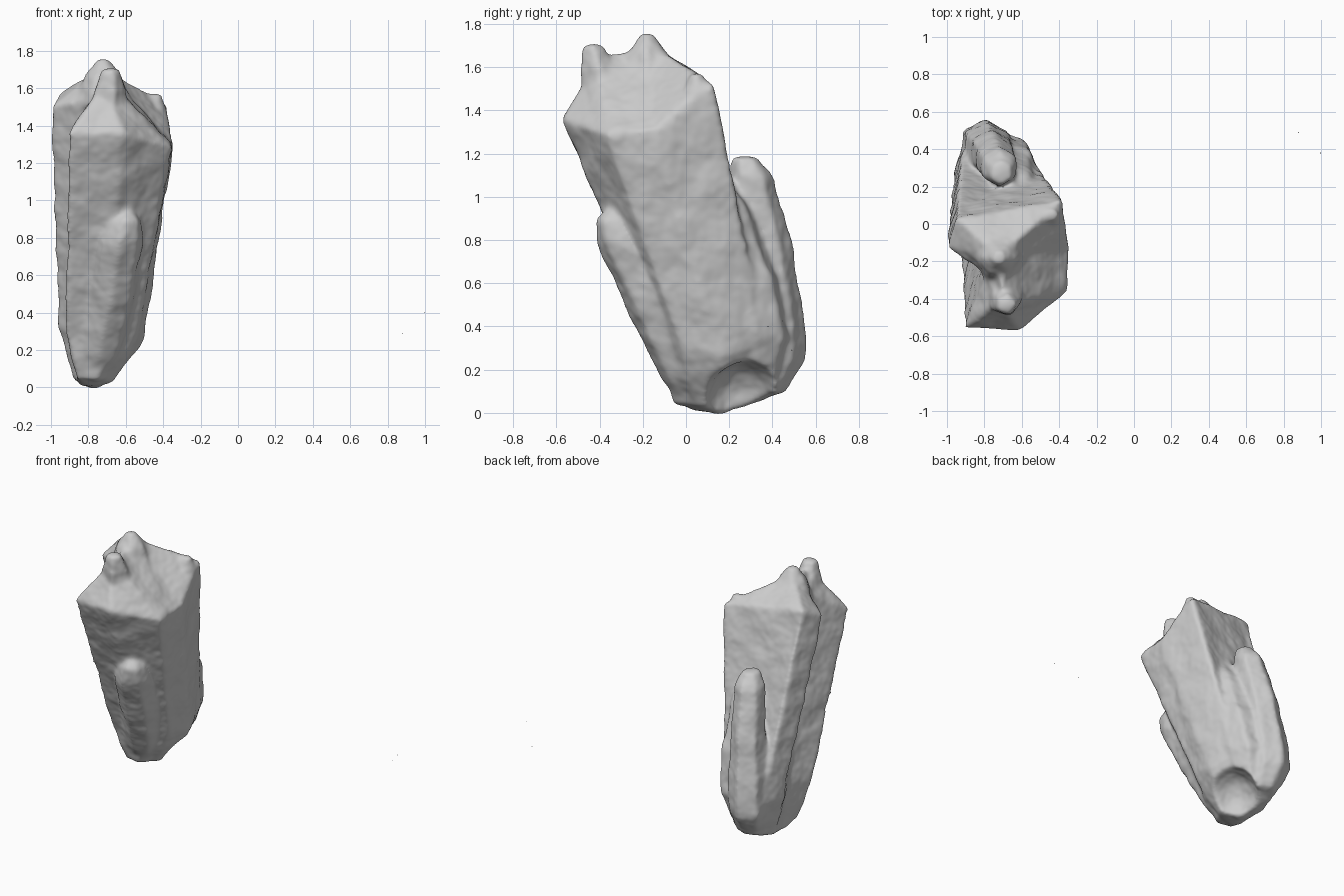
import bpy, bmesh, math
from mathutils import Vector

if "Cube" in bpy.data.objects:
    bpy.data.objects.remove(bpy.data.objects["Cube"])

clouds = bpy.data.textures.new("stone_grain", 'CLOUDS')
clouds.noise_scale = 0.16


def make_object(name, bm):
    bmesh.ops.recalc_face_normals(bm, faces=bm.faces)
    me = bpy.data.meshes.new(name)
    bm.to_mesh(me)
    bm.free()
    ob = bpy.data.objects.new(name, me)
    bpy.context.collection.objects.link(ob)
    return ob


def loft(bm, rings):
    """Bridge rings of points with quads and return the vertex rings."""
    vr = [[bm.verts.new(p) for p in r] for r in rings]
    for a, b in zip(vr, vr[1:]):
        n = len(a)
        for i in range(n):
            bm.faces.new((a[i], a[(i + 1) % n], b[(i + 1) % n], b[i]))
    return vr


def fan(bm, ring, tip):
    t = bm.verts.new(tip)
    for i in range(len(ring)):
        bm.faces.new((ring[i], ring[(i + 1) % len(ring)], t))


def shard(bm, path, sides=6, spin=0.0):
    """Faceted tube: path of (x, y, z, radius), closed at both tips."""
    rings = [[(x + r * math.cos(spin + math.tau * i / sides),
               y + r * math.sin(spin + math.tau * i / sides), z)
              for i in range(sides)] for x, y, z, r in path]
    vr = loft(bm, rings)
    bm.faces.new(vr[0])
    bm.faces.new(vr[-1])


# main leaning crystal: outline runs front-left, right, back, left, groove
bottom = [(-.86, -.05, .04), (-.75, -.06, .04), (-.68, .05, .03), (-.64, .18, .03),
          (-.66, .42, .12), (-.84, .44, .09), (-.88, .25, .04), (-.85, .10, .02)]
low = [(-.925, -.12, .30), (-.70, -.13, .30), (-.54, .00, .26), (-.50, .16, .26),
       (-.56, .37, .33), (-.91, .44, .33), (-.965, .27, .33), (-.87, .08, .33)]
top = [(-.905, -.56, 1.36), (-.62, -.57, 1.36), (-.36, -.37, 1.29), (-.345, -.15, 1.31),
       (-.385, .125, 1.52), (-.95, .03, 1.58), (-1.0, -.13, 1.50), (-.79, -.27, 1.54)]
bm = bmesh.new()
vr = loft(bm, [bottom, low, top])
fan(bm, vr[0], (-.78, .16, -.01))
A, B1, B2, C1, C2, E, F, G = vr[-1]
P = bm.verts.new((-.72, -.17, 1.71))
Q = bm.verts.new((-.70, -.41, 1.65))
for f in ((A, B1, Q), (B1, B2, Q), (B2, C1, Q), (C1, P, Q), (C1, C2, P),
          (C2, E, P), (E, F, P), (F, G, P), (G, Q, P), (G, A, Q)):
    bm.faces.new(f)

# small peak, broken chip on the tip, and rounded back shoulders
shard(bm, [(-.71, -.18, 1.50, .16), (-.72, -.18, 1.67, .10), (-.72, -.18, 1.755, .03)], 6)
shard(bm, [(-.70, -.36, 1.40, .13), (-.69, -.40, 1.58, .095), (-.685, -.43, 1.70, .05)], 5)
shard(bm, [(-.47, .05, 1.30, .08), (-.45, .05, 1.48, .07), (-.44, .05, 1.57, .035)], 6)

# smaller crystals grown against the back and front
shard(bm, [(-.78, .37, .09, .09), (-.80, .425, .25, .135), (-.79, .425, .42, .135),
           (-.76, .38, .75, .12), (-.72, .305, 1.08, .105), (-.71, .27, 1.185, .06)], 6, .5)
shard(bm, [(-.77, .04, .04, .08), (-.73, -.03, .22, .12), (-.68, -.13, .45, .13),
           (-.63, -.29, .78, .125), (-.60, -.33, .89, .09), (-.61, -.31, .97, .04)], 7, .2)
# web of stone joining the back crystal to the main one
shard(bm, [(-.72, .33, .12, .10), (-.69, .325, .35, .165), (-.66, .26, .65, .165),
           (-.64, .17, .95, .13), (-.63, .10, 1.15, .07)], 7)
cluster = make_object("crystal_cluster", bm)

# hollow broken out under the right side of the foot
bm = bmesh.new()
bmesh.ops.create_uvsphere(bm, u_segments=24, v_segments=16, radius=1)
bmesh.ops.scale(bm, verts=bm.verts, vec=(.20, .19, .20))
bmesh.ops.translate(bm, verts=bm.verts, vec=(-.58, .27, .04))
scoop = make_object("foot_scoop_cutter", bm)
scoop.hide_render = True
scoop.hide_viewport = True

# fuse the crystals, cut the hollow, then wear the edges and add grain
for step in ("fuse", "cut", "remesh"):
    if step == "cut":
        m = cluster.modifiers.new(step, 'BOOLEAN')
        m.operation, m.object = 'DIFFERENCE', scoop
    else:
        m = cluster.modifiers.new(step, 'REMESH')
        m.mode, m.voxel_size, m.use_smooth_shade = 'VOXEL', .011, True
m = cluster.modifiers.new("soften", 'SMOOTH')
m.factor, m.iterations = .5, 20
m = cluster.modifiers.new("grain", 'DISPLACE')
m.texture, m.strength, m.mid_level = clouds, .024, .45
m.texture_coords = 'GLOBAL'

# stray specks lying apart from the crystal
for i, p in enumerate([(.88, .49, .29), (.997, .38, .40)]):
    bm = bmesh.new()
    bmesh.ops.create_icosphere(bm, subdivisions=1, radius=.003)
    bmesh.ops.translate(bm, verts=bm.verts, vec=Vector(p))
    make_object(f"speck_{i + 1}", bm)
